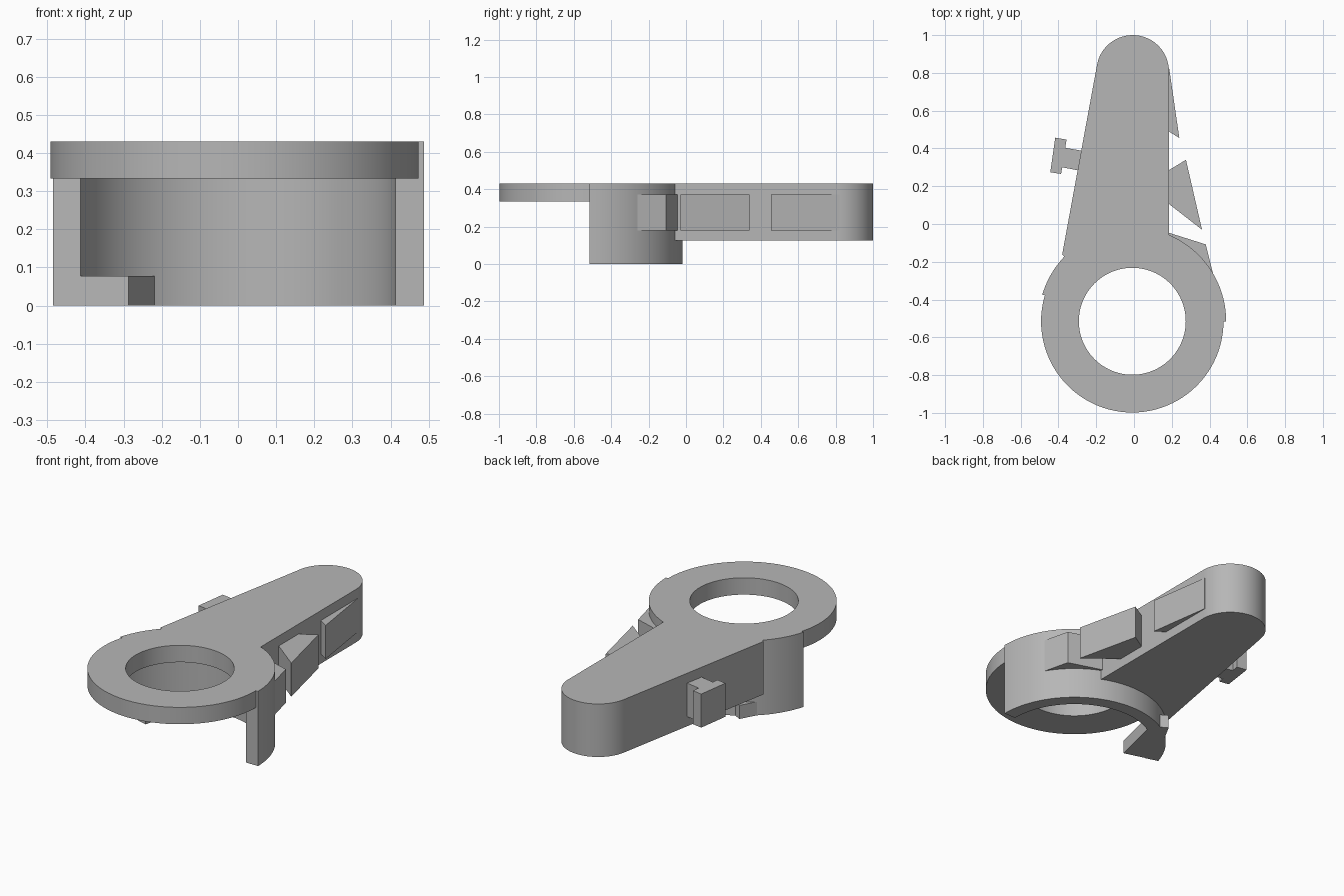
import bpy, bmesh
from math import sin, cos, radians
from mathutils import Vector

cube = bpy.data.objects.get("Cube")
if cube:
    bpy.data.objects.remove(cube)

GREY = (0.47, 0.47, 0.47, 1)
mat = bpy.data.materials.new("plain grey")
mat.use_nodes = True
mat.diffuse_color = GREY
mat.node_tree.nodes["Principled BSDF"].inputs["Base Color"].default_value = GREY

CX, CY = -0.009, -0.515       # ring centre
TOP = 0.43
CLIP_LOW, CLIP_HIGH = 0.18, 0.373


def finish(name, bm):
    bmesh.ops.recalc_face_normals(bm, faces=bm.faces)
    mesh = bpy.data.meshes.new(name)
    bm.to_mesh(mesh)
    bm.free()
    mesh.materials.append(mat)
    obj = bpy.data.objects.new(name, mesh)
    bpy.context.collection.objects.link(obj)
    bpy.ops.object.select_all(action="DESELECT")
    obj.select_set(True)
    bpy.context.view_layer.objects.active = obj
    bpy.ops.object.shade_smooth_by_angle(angle=radians(30))
    return obj


def prism(name, outline, z0, z1):
    """Extrude a plan outline between two heights."""
    bm = bmesh.new()
    face = bm.faces.new([bm.verts.new((x, y, z0)) for x, y in outline])
    up = bmesh.ops.extrude_face_region(bm, geom=[face])["geom"]
    verts = [v for v in up if isinstance(v, bmesh.types.BMVert)]
    bmesh.ops.translate(bm, verts=verts, vec=(0, 0, z1 - z0))
    return finish(name, bm)


def band(name, r0, r1, z0, z1, sweep, steps):
    """Spin a rectangle about the ring centre, starting from +x."""
    bm = bmesh.new()
    corners = [(r0, z0), (r1, z0), (r1, z1), (r0, z1)]
    verts = [bm.verts.new((CX + r, CY, z)) for r, z in corners]
    full = sweep == 360
    face = bm.faces.new(verts)
    if full:
        bm.faces.remove(face)
        geom = list(bm.verts) + list(bm.edges)
    else:
        start = bmesh.ops.duplicate(bm, geom=[face])
        geom = [g for g in start["geom"]]
    bmesh.ops.spin(bm, geom=geom, cent=(CX, CY, 0), axis=(0, 0, 1),
                   angle=radians(sweep), steps=steps, use_merge=False)
    bmesh.ops.remove_doubles(bm, verts=bm.verts, dist=0.0005)
    return finish(name, bm)


def arc(cx, cy, r, a0, a1, steps):
    angles = [radians(a0 + (a1 - a0) * i / steps) for i in range(steps + 1)]
    return [(cx + r * cos(a), cy + r * sin(a)) for a in angles]


# Flat ring and the deeper wall round its back
band("ring_plate", 0.283, 0.483, 0.333, TOP, 360, 96)
band("back_wall", 0.422, 0.497, 0, TOP, 163.5, 48)

# Tapered arm with a round tip, its base following the wall
tip = arc(-0.007, 0.808, 0.192, 0, 172, 32)
base = arc(CX, CY, 0.46, 137, 65, 20)
prism("arm", tip + [(-0.38, -0.16)] + base + [(0.185, -0.06)], 0.125, TOP)

# Inward toe under the wall's free end
prism("toe", [(-0.287, -0.43), (-0.21, -0.11), (-0.297, -0.06), (-0.47, -0.376)],
      0, 0.078)

# Wedge teeth along the straight side
teeth = {
    "tip_tooth": [(0.18, 0.82), (0.187, 0.82), (0.24, 0.455), (0.18, 0.493)],
    "middle_tooth": [(0.18, 0.282), (0.275, 0.34), (0.36, -0.03), (0.18, 0.11)],
    "base_tooth": [(0.18, -0.045), (0.38, -0.108), (0.42, -0.27), (0.37, -0.25),
                   (0.18, -0.07)],
}
for name, outline in teeth.items():
    prism(name, outline, CLIP_LOW, CLIP_HIGH)

# T-shaped tab on the slanted side
prism("tab_stem", [(-0.375, 0.405), (-0.27, 0.387), (-0.29, 0.283), (-0.39, 0.302)],
      CLIP_LOW, CLIP_HIGH)
prism("tab_head", [(-0.417, 0.457), (-0.357, 0.447), (-0.386, 0.265), (-0.443, 0.274)],
      CLIP_LOW, CLIP_HIGH)
